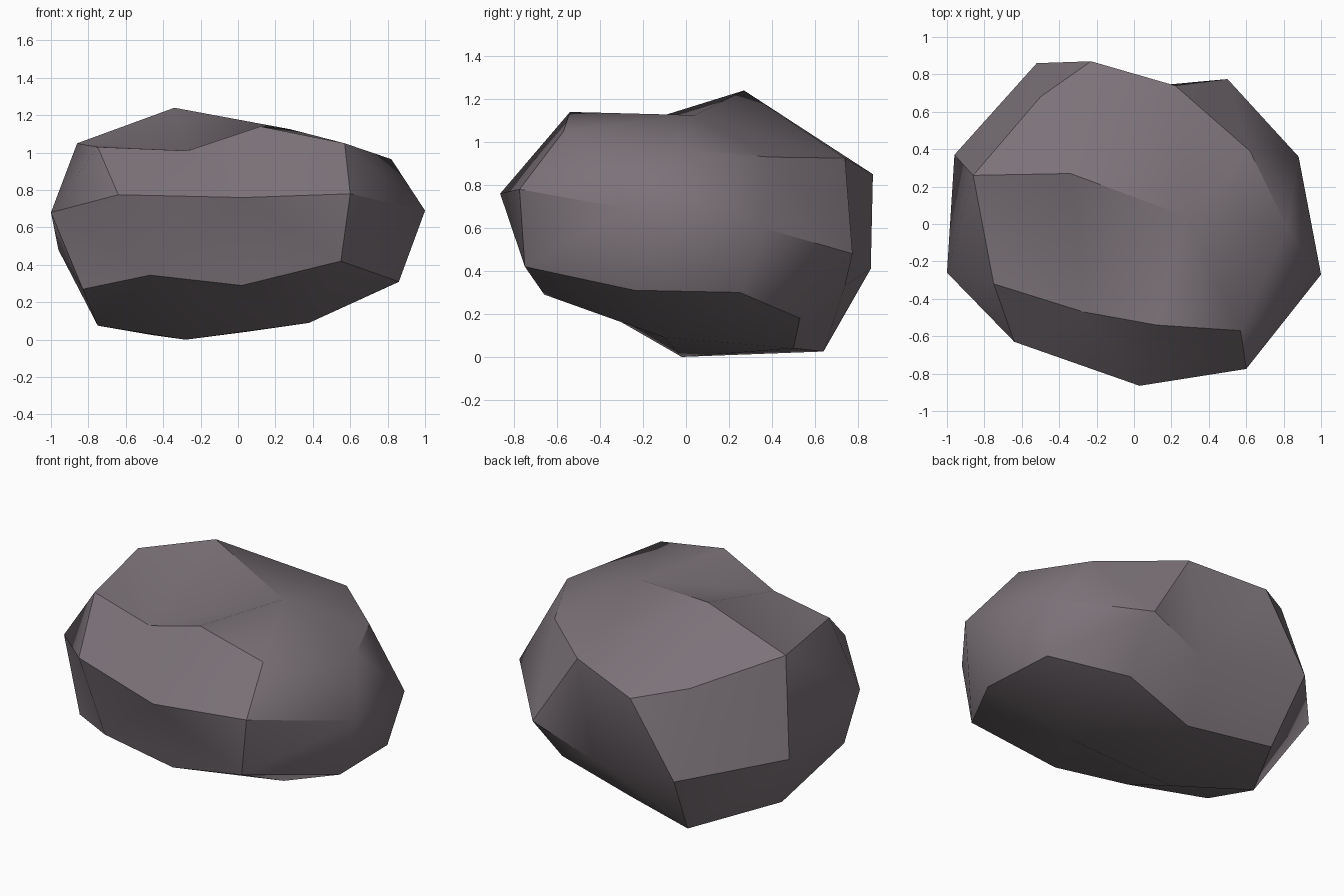
import bpy
import bmesh
import math
from mathutils import Vector

default_cube = bpy.data.objects.get("Cube")
if default_cube:
    bpy.data.objects.remove(default_cube, do_unlink=True)


def make_material(name, colour):
    material = bpy.data.materials.new(name)
    material.use_nodes = True
    material.diffuse_color = colour
    shader = material.node_tree.nodes["Principled BSDF"]
    shader.inputs["Base Color"].default_value = colour
    shader.inputs["Roughness"].default_value = 0.9
    return material


# Corners of the boulder, grouped by band from the crown down to the base
crown = [
    (-.86, .26, 1.05), (-.34, .27, 1.24), (.12, -.54, 1.14),
    (.57, -.57, 1.05), (-.75, -.32, 1.03), (.82, -.02, .965),
]
shoulder = [
    (.22, .74, .925), (.62, .39, .93), (-.5, .68, .91), (-.23, .87, .85),
]
girth = [
    (-1, -.26, .68), (-.64, -.63, .775), (.03, -.865, .76), (.6, -.775, .78),
    (1, -.27, .69), (.88, .36, .6), (.5, .775, .48), (-.52, .86, .41),
    (-.96, .37, .48),
]
skirt = [
    (.55, -.75, .42), (.02, -.66, .29), (-.83, -.35, .27),
    (.86, -.24, .31), (.84, .25, .3), (.47, .53, .18),
]
base = [
    (-.75, .14, .075), (-.28, -.02, 0), (.38, -.1, .09), (.03, .5, .04),
    (-.46, .64, .025),
]

# Hollows: each corner is skinned while pulled out, then pressed back in
hollows = [
    ((-.27, -.47, 1.01), (0, 0, .21)),    # notch at the front of the crown
    ((.28, .04, 1.125), (0, 0, .15)),     # upper end of the crown valley
    ((.12, .74, .33), (0, .25, 0)),       # dent in the back
    ((-.47, -.62, .345), (0, -.1, -.1)),  # undercut at the front
]


def build_boulder():
    bm = bmesh.new()
    for band in (crown, shoulder, girth, skirt, base):
        for corner in band:
            bm.verts.new(corner)
    pressed = [(bm.verts.new(Vector(place) + Vector(pull)), place)
               for place, pull in hollows]
    bmesh.ops.convex_hull(bm, input=bm.verts[:])
    for vert, place in pressed:
        vert.co = place
    loose = [v for v in bm.verts if not v.link_faces]
    bmesh.ops.delete(bm, geom=loose, context="VERTS")
    bmesh.ops.recalc_face_normals(bm, faces=bm.faces[:])
    mesh = bpy.data.meshes.new("boulder")
    bm.to_mesh(mesh)
    bm.free()
    return mesh


# Boulder object, with soft shading that keeps the strong creases
boulder = bpy.data.objects.new("boulder", build_boulder())
bpy.context.collection.objects.link(boulder)
boulder.data.materials.append(make_material("purple grey stone", (.2, .17, .19, 1)))

bpy.ops.object.select_all(action="DESELECT")
boulder.select_set(True)
bpy.context.view_layer.objects.active = boulder
bpy.ops.object.shade_smooth_by_angle(angle=math.radians(35))
